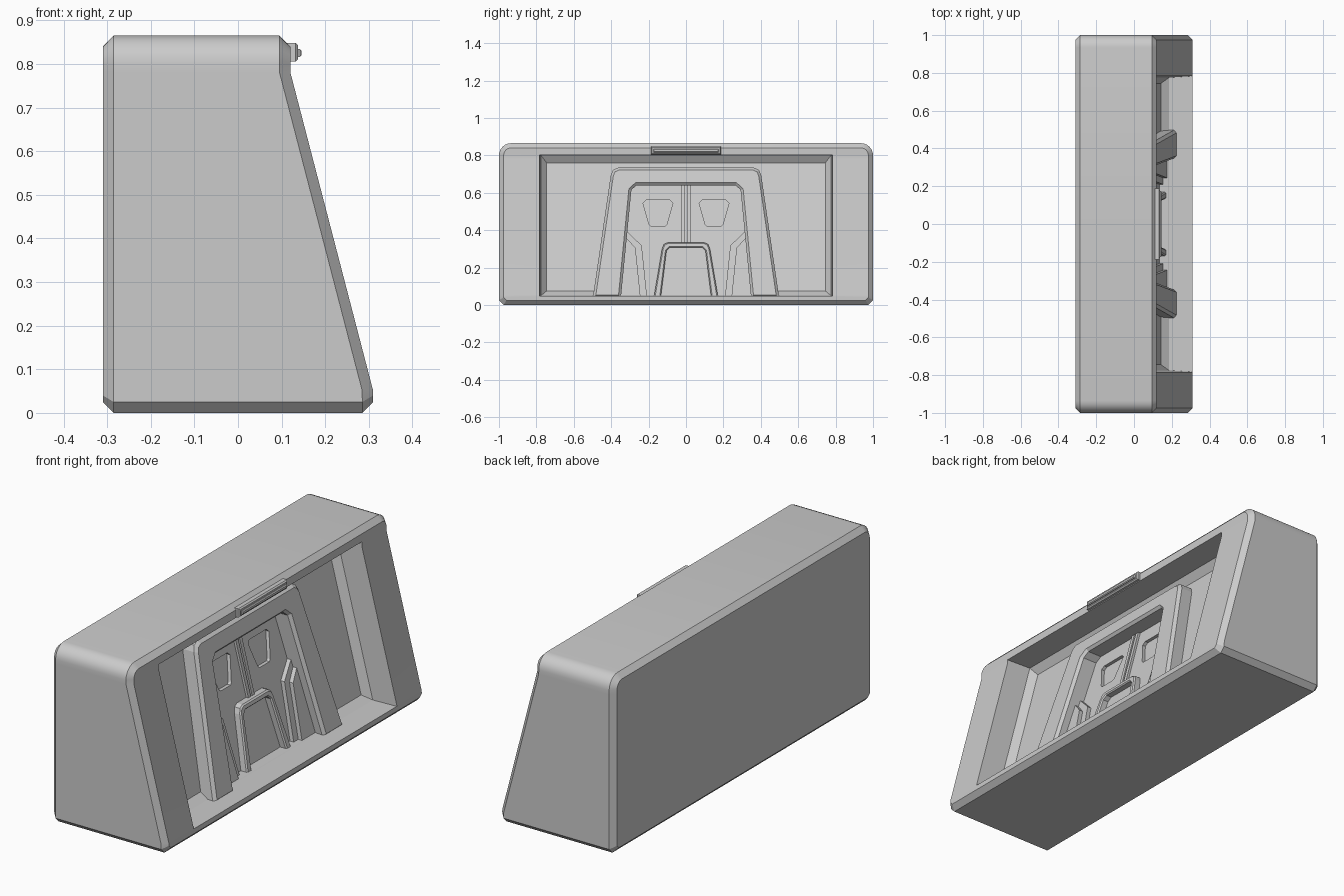
import bpy, bmesh, math

if "Cube" in bpy.data.objects:
    bpy.data.objects.remove(bpy.data.objects["Cube"])


def xs(z):
    # x of the slanted front plane at height z
    return 0.31 - (z - 0.05) * 0.26


def finish(name, bm):
    bmesh.ops.recalc_face_normals(bm, faces=bm.faces[:])
    me = bpy.data.meshes.new(name)
    bm.to_mesh(me)
    bm.free()
    ob = bpy.data.objects.new(name, me)
    bpy.context.collection.objects.link(ob)
    return ob


def loft(name, rings, strips=False):
    bm = bmesh.new()
    vs = [[bm.verts.new(p) for p in r] for r in rings]
    n = len(rings[0])
    for a, b in zip(vs, vs[1:]):
        for i in range(n):
            j = (i + 1) % n
            bm.faces.new((a[i], a[j], b[j], b[i]))
    for r in (vs[0], vs[-1]):
        if strips:      # symmetric cap made of left-right strips
            for i in range(n // 2 - 1):
                bm.faces.new((r[i], r[i + 1], r[n - 2 - i], r[n - 1 - i]))
        else:
            bm.faces.new(r)
    return finish(name, bm)


def slab(name, poly, d0, d1, chamfer=0.0):
    # (y, z) polygon extruded between two offsets from the slanted plane
    bm = bmesh.new()
    a, b = [[bm.verts.new((xs(z) + d, y, z)) for y, z in poly] for d in (d0, d1)]
    n = len(poly)
    for i in range(n):
        j = (i + 1) % n
        bm.faces.new((a[i], a[j], b[j], b[i]))
    bm.faces.new(a)
    front = bm.faces.new(b)
    if chamfer:
        bmesh.ops.recalc_face_normals(bm, faces=bm.faces[:])
        bmesh.ops.bevel(bm, geom=list(front.edges), offset=chamfer, segments=1,
                        affect='EDGES', profile=0.5)
    return finish(name, bm)


def mirror(half):
    # half outline on +y, bottom to top -> closed symmetric outline
    return half + [(-y, z) for y, z in reversed(half)]


def band(outer, inner):
    # U-shaped arch polygon, open at the bottom
    return ([(y, z) for y, z in outer] + [(-y, z) for y, z in reversed(outer)]
            + [(-y, z) for y, z in inner] + [(y, z) for y, z in reversed(inner)])


def cut(ob, cutter):
    m = ob.modifiers.new("cut", 'BOOLEAN')
    m.object = cutter
    m.solver = 'EXACT'
    bpy.context.view_layer.objects.active = ob
    bpy.ops.object.modifier_apply(modifier=m.name)
    bpy.data.objects.remove(cutter)


# Body: rounded outline with chamfered back and slanted front
def outline(i):
    c, r = 0.025 - 0.4 * i, 0.065 - i
    half = [(1 - i - c, i), (1 - i, i + c), (1 - i, 0.052), (1 - i, 0.78)]
    for k in range(7):
        t = math.radians(15 * k)
        half.append((0.935 + r * math.cos(t), 0.80 + r * math.sin(t)))
    return mirror(half)


def front_x(z):
    return min(0.31, max(0.12, xs(z)))


full, inset = outline(0), outline(0.025)
body = loft("body", [
    [(-0.31, y, z) for y, z in inset],
    [(-0.285, y, z) for y, z in full],
    [(front_x(z) - 0.025, y, z) for y, z in full],
    [(front_x(z), y, z) for y, z in inset]], strips=True)

# Recess in the slanted face, with a chamfered back
rings = []
for hy, z0, z1, d in [(0.79, 0.048, 0.802, 0.1), (0.775, 0.05, 0.80, -0.125),
                      (0.745, 0.075, 0.76, -0.16)]:
    rings.append([(xs(z) + d, y, z) for y, z in
                  [(hy, z0), (hy, z1), (-hy, z1), (-hy, z0)]])
cut(body, loft("recess_cutter", rings))

# Sunken field inside the arch, with two windows
cut(body, slab("field_cutter", mirror([(0.352, 0.052), (0.295, 0.62), (0.265, 0.645)]),
               -0.175, -0.08))
for s in (1, -1):
    win = [(0.085, 0.56), (0.215, 0.56), (0.23, 0.545), (0.197, 0.43), (0.188, 0.422),
           (0.112, 0.422), (0.103, 0.43), (0.07, 0.545)]
    cut(body, slab("window_cutter", [(s * y, z) for y, z in win], -0.192, -0.1))

# Large arch around the field
slab("arch", band([(0.498, 0.04), (0.402, 0.695), (0.39, 0.722), (0.362, 0.735)],
                  [(0.348, 0.04), (0.292, 0.615), (0.265, 0.64)]), -0.185, -0.085, 0.014)

# Small door arch
slab("door_frame", band([(0.172, 0.04), (0.128, 0.30), (0.118, 0.325), (0.095, 0.335)],
                        [(0.135, 0.04), (0.104, 0.29), (0.085, 0.308)]), -0.19, -0.14, 0.006)

# Raised seam strips between the windows
for s in (1, -1):
    slab("seam_strip", [(s * y, z) for y, z in
                        [(0.005, 0.32), (0.024, 0.32), (0.024, 0.645), (0.005, 0.645)]],
         -0.19, -0.163)

# Stepped side plates beside the door
for s in (1, -1):
    low = [(0.36, 0.04), (0.325, 0.40), (0.31, 0.388), (0.237, 0.318), (0.208, 0.04)]
    high = [(0.36, 0.04), (0.325, 0.365), (0.31, 0.35), (0.27, 0.305), (0.243, 0.04)]
    slab("side_plate_low", [(s * y, z) for y, z in low], -0.19, -0.155)
    slab("side_plate_high", [(s * y, z) for y, z in high], -0.19, -0.135)


# Handle on the upper lip
def bar(name, x0, x1, hy, z0, z1, c):
    return loft(name, [[(x, y, z) for y, z in
                        [(hy - k, z0 + k), (hy - k, z1 - k), (k - hy, z1 - k), (k - hy, z0 + k)]]
                       for x, k in [(x0, 0), (x1 - c, 0), (x1, c)]])


bar("handle_plate", 0.10, 0.138, 0.187, 0.805, 0.848, 0.006)
bar("handle_bar", 0.13, 0.146, 0.175, 0.816, 0.834, 0.004)

# Smooth only the rounded shoulders of the body
bpy.ops.object.select_all(action='DESELECT')
body.select_set(True)
bpy.context.view_layer.objects.active = body
bpy.ops.object.shade_smooth_by_angle(angle=math.radians(20))
